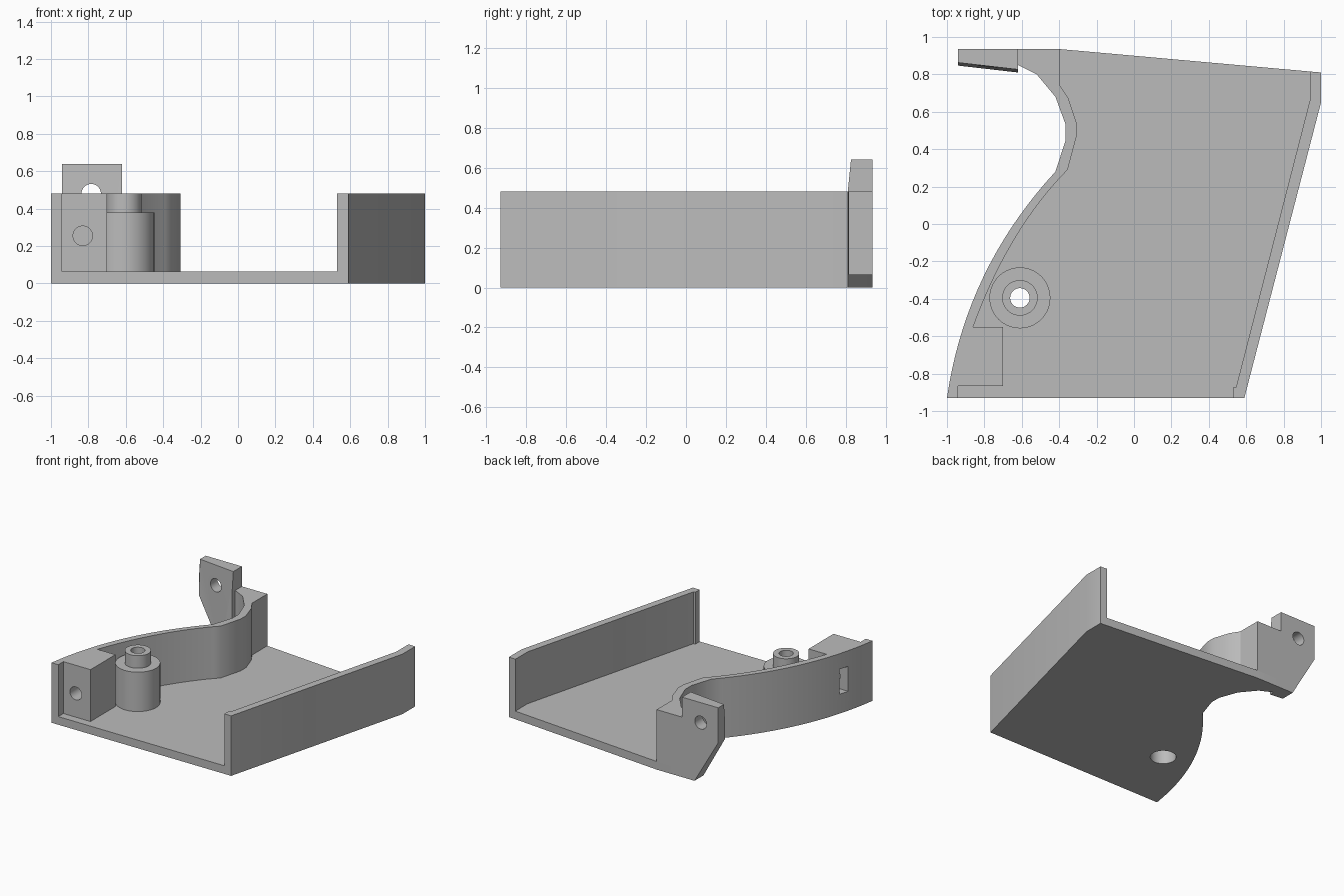
import bpy, bmesh, math
from mathutils import Vector, Matrix

cube = bpy.data.objects.get("Cube")
if cube:
    bpy.data.objects.remove(cube, do_unlink=True)

grey = bpy.data.materials.new("plain_grey")
grey.use_nodes = True
COLOUR = (0.5, 0.5, 0.5, 1)
grey.diffuse_color = COLOUR
grey.node_tree.nodes["Principled BSDF"].inputs["Base Color"].default_value = COLOUR

FLOOR, TOP, BACK, FRONT = 0.065, 0.48, 0.935, -0.93
BOSS = Vector((-0.61, -0.395, 0))


def make_object(name, bm):
    bmesh.ops.recalc_face_normals(bm, faces=bm.faces[:])
    mesh = bpy.data.meshes.new(name)
    bm.to_mesh(mesh)
    bm.free()
    mesh.materials.append(grey)
    obj = bpy.data.objects.new(name, mesh)
    bpy.context.collection.objects.link(obj)
    return obj


def prism(name, points, low, high):
    """Extrude a plan outline between two heights."""
    bm = bmesh.new()
    face = bm.faces.new([bm.verts.new((x, y, low)) for x, y in points])
    moved = bmesh.ops.extrude_face_region(bm, geom=[face])["geom"]
    verts = [v for v in moved if isinstance(v, bmesh.types.BMVert)]
    bmesh.ops.translate(bm, vec=(0, 0, high - low), verts=verts)
    return make_object(name, bm)


def box(name, low, high):
    return prism(name, [(low[0], low[1]), (high[0], low[1]),
                        (high[0], high[1]), (low[0], high[1])], low[2], high[2])


def cylinder(name, centre, radius, depth, along_y=False):
    bm = bmesh.new()
    turn = Matrix.Rotation(math.pi / 2, 4, "X") if along_y else Matrix()
    bmesh.ops.create_cone(bm, cap_ends=True, segments=40, radius1=radius, radius2=radius,
                          depth=depth, matrix=Matrix.Translation(centre) @ turn)
    return make_object(name, bm)


def activate(obj):
    bpy.ops.object.select_all(action="DESELECT")
    obj.select_set(True)
    bpy.context.view_layer.objects.active = obj


def cut(obj, cutter):
    cutter.hide_render = True
    mod = obj.modifiers.new("cut", "BOOLEAN")
    mod.operation, mod.solver, mod.object = "DIFFERENCE", "EXACT", cutter
    activate(obj)
    bpy.ops.object.modifier_apply(modifier=mod.name)
    bpy.data.objects.remove(cutter, do_unlink=True)


def bezier(a, b, c, count=18):
    a, b, c = Vector(a), Vector(b), Vector(c)
    steps = [i / count for i in range(count + 1)]
    return [tuple(a * (1 - t) ** 2 + b * 2 * t * (1 - t) + c * t * t) for t in steps]


# Plan curves shared by the floor and the grip wall
thumb_notch = [(-0.62, BACK), (-0.62, 0.85), (-0.52, 0.80), (-0.42, 0.68),
               (-0.365, 0.53), (-0.365, 0.45)]
outer = thumb_notch + bezier((-0.42, 0.28), (-0.9, -0.24), (-1, FRONT))
inner = ([(-0.395, BACK), (-0.395, 0.74), (-0.35, 0.67), (-0.307, 0.54), (-0.307, 0.47)]
         + bezier((-0.355, 0.29), (-0.67, -0.03), (-0.86, -0.55)))
mount_block = [(-0.70, -0.55), (-0.70, -0.865), (-0.94, -0.865), (-0.94, FRONT)]

# Floor plate with the screw counterbore
floor = prism("floor_plate", outer + [(0.59, FRONT), (1, 0.65), (1, 0.81), (-0.395, BACK)],
              0, FLOOR)
cut(floor, cylinder("floor_cutter", BOSS, 0.095, 0.5))

# Curved grip wall with the mounting block
grip = prism("grip_wall", outer + (inner + mount_block)[::-1], FLOOR, TOP)
cut(grip, cylinder("screw_cutter", (-0.83, -0.8, 0.255), 0.052, 0.4, True))
cut(grip, box("nut_cutter", (-1.1, -0.69, 0.155), (-0.75, -0.61, 0.355)))

# Straight slanted wall
side = prism("straight_wall", [(0.59, FRONT), (1, 0.65), (1, 0.81), (0.94, 0.8154),
                               (0.94, 0.66), (0.545, -0.875), (0.53, -0.875),
                               (0.53, FRONT)], FLOOR, TOP)

# Upright screw tab, tapered along its front
bm = bmesh.new()
profile = [(-0.94, 0.64), (-0.94, 0.48), (-0.94, 0.36), (-0.73, 0), (-0.62, 0),
           (-0.62, 0.48), (-0.62, 0.64)]
rear = [bm.verts.new((x, BACK, z)) for x, z in profile]
near = [bm.verts.new((x, 0.81 - (x + 0.62) * 0.115 + max(0, z - TOP) * 0.1, z))
        for x, z in profile]
for loop in (rear, near):
    bm.faces.new(loop)
for i in range(len(profile)):
    j = (i + 1) % len(profile)
    bm.faces.new((rear[i], rear[j], near[j], near[i]))
bmesh.ops.triangulate(bm, faces=[f for f in bm.faces if all(v in near for v in f.verts)])
tab = make_object("screw_tab", bm)
cut(tab, cylinder("tab_cutter", (-0.785, 0.87, 0.48), 0.052, 0.5, True))

# Stepped screw boss, turned from a closed section
bm = bmesh.new()
section = [(0.095, FLOOR), (0.095, 0.25), (0.052, 0.25), (0.052, TOP), (0.095, TOP),
           (0.095, 0.38), (0.163, 0.38), (0.163, FLOOR)]
ring = [bm.verts.new(BOSS + Vector((r, 0, z))) for r, z in section]
edges = [bm.edges.new((ring[i - 1], ring[i])) for i in range(len(ring))]
bmesh.ops.spin(bm, geom=ring + edges, cent=BOSS, axis=(0, 0, 1), angle=math.tau, steps=40)
bmesh.ops.remove_doubles(bm, verts=bm.verts[:], dist=0.0005)
boss = make_object("screw_boss", bm)

for part in (floor, grip, side, tab, boss):
    activate(part)
    bpy.ops.object.shade_smooth_by_angle(angle=math.radians(30))
